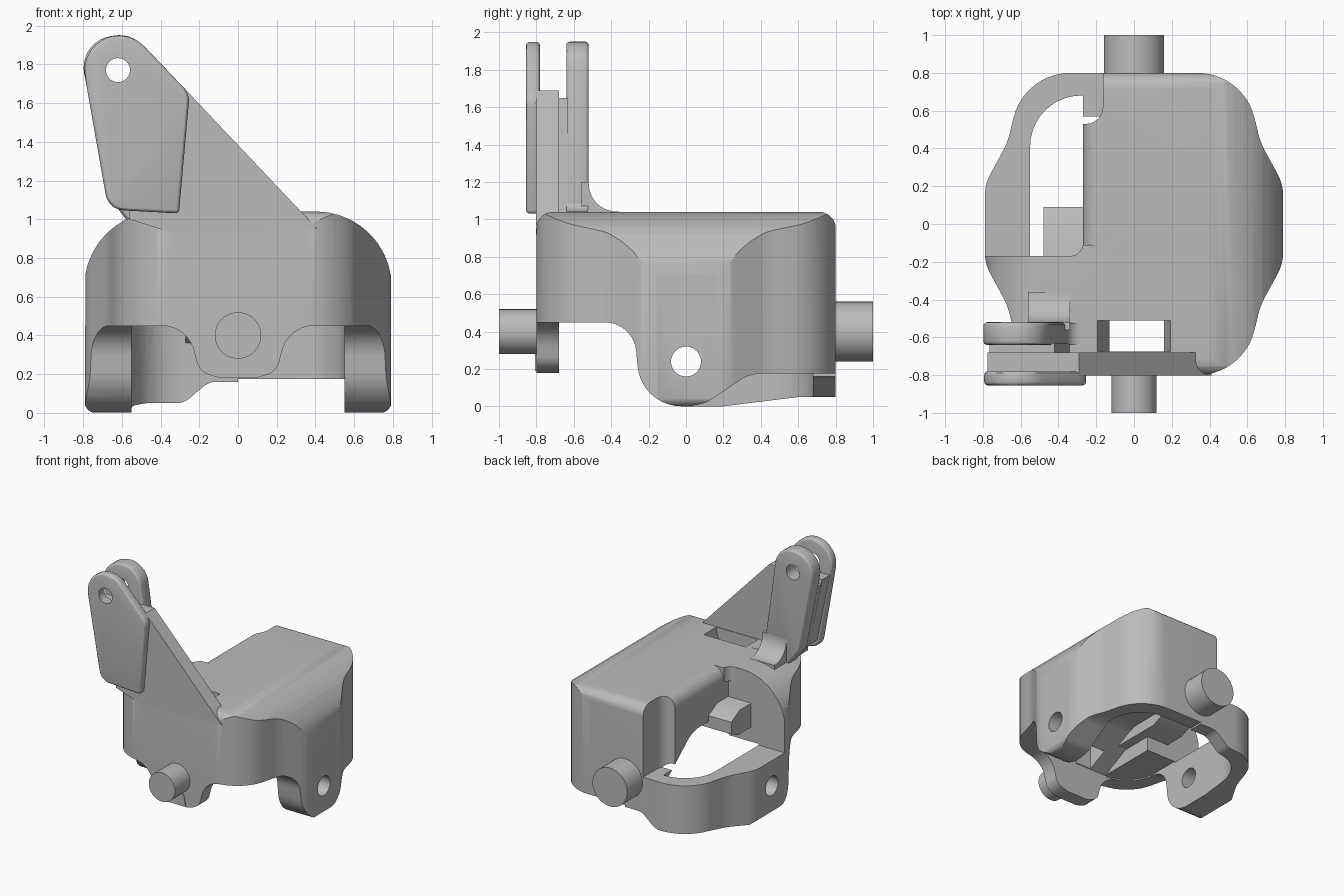
import bpy, bmesh, math
from mathutils import Vector

cube = bpy.data.objects.get("Cube")
if cube:
    bpy.data.objects.remove(cube)

GREY = (0.5, 0.5, 0.5, 1)
mat = bpy.data.materials.new("plain grey")
mat.use_nodes = True
mat.diffuse_color = GREY
bsdf = mat.node_tree.nodes["Principled BSDF"]
bsdf.inputs["Base Color"].default_value = GREY
bsdf.inputs["Roughness"].default_value = 0.6
parts = []


def rounded(points, steps=10):
    """Replace every corner that has a third value (radius) by an arc."""
    out = []
    n = len(points)
    for i, p in enumerate(points):
        c = Vector(p[:2])
        r = p[2] if len(p) > 2 else 0
        if not r:
            out.append(c)
            continue
        a = (Vector(points[i - 1][:2]) - c).normalized()
        b = (Vector(points[(i + 1) % n][:2]) - c).normalized()
        half = a.angle(b) / 2
        centre = c + (a + b).normalized() * r / math.sin(half)
        t = r / math.tan(half)
        u, v = c + a * t - centre, c + b * t - centre
        sweep = u.angle(v)
        for k in range(steps + 1):
            f = k / steps
            w = (u * math.sin((1 - f) * sweep) + v * math.sin(f * sweep)) / math.sin(sweep)
            out.append(centre + w)
    return out


def prism(name, points, axis, lo, hi):
    """Extrude a rounded outline along x, y or z."""
    place = {"x": lambda p, h: (h, p[0], p[1]),
             "y": lambda p, h: (p[0], h, p[1]),
             "z": lambda p, h: (p[0], p[1], h)}[axis]
    bm = bmesh.new()
    ring = rounded(points)
    low = [bm.verts.new(place(p, lo)) for p in ring]
    high = [bm.verts.new(place(p, hi)) for p in ring]
    bm.faces.new(low)
    bm.faces.new(high)
    for i in range(len(ring)):
        bm.faces.new((low[i - 1], low[i], high[i], high[i - 1]))
    bmesh.ops.recalc_face_normals(bm, faces=bm.faces)
    mesh = bpy.data.meshes.new(name)
    bm.to_mesh(mesh)
    bm.free()
    ob = bpy.data.objects.new(name, mesh)
    bpy.context.collection.objects.link(ob)
    mesh.materials.append(mat)
    parts.append(ob)
    return ob


def rod(name, axis, centre, radius, lo, hi):
    pts = [(centre[0] + radius * math.cos(k * math.tau / 40),
            centre[1] + radius * math.sin(k * math.tau / 40)) for k in range(40)]
    return prism(name, pts, axis, lo, hi)


def apply_all(ob):
    bpy.context.view_layer.objects.active = ob
    for m in list(ob.modifiers):
        bpy.ops.object.modifier_apply(modifier=m.name)


def combine(ob, tool, operation="DIFFERENCE"):
    m = ob.modifiers.new("cut", "BOOLEAN")
    m.operation = operation
    m.solver = "EXACT"
    m.object = tool
    apply_all(ob)
    parts.remove(tool)
    bpy.data.objects.remove(tool)


def soften(ob, width):
    m = ob.modifiers.new("soft edges", "BEVEL")
    m.width = width
    m.segments = 3
    m.limit_method = "ANGLE"
    m.angle_limit = math.radians(50)
    apply_all(ob)


def mirrored(half):
    """Close an outline given on +x by its mirror image."""
    return half + [(-p[0], *p[1:]) for p in reversed(half)]


# Housing: plan, front and side outlines intersected
quarter = [(0.58, 0.8, 0.31), (0.67, 0.43, 0.4), (0.79, 0.21, 0.25)]
half = quarter + [(x, -y, r) for x, y, r in reversed(quarter)]
housing = prism("housing", mirrored(half), "z", -0.1, 1.2)
combine(housing, prism("t", mirrored([(0.794, 1.04, 0.39), (0.794, 0, 0.06)]), "y", -1, 1), "INTERSECT")
combine(housing, prism("t", mirrored([(0.801, 1.04, 0.09), (0.801, -0.2)]), "x", -1, 1), "INTERSECT")

# Underside: side lugs behind the front wall, central lug in the front wall
combine(housing, prism("t", [(-0.68, -1), (-0.68, 0.45), (-0.28, 0.45, 0.17), (-0.24, 0.001, 0.235),
                             (0.2, 0.001), (0.6, 0.05), (1, 0.05), (1, -1)], "x", -1, 1))
lug = [(0.09, 0.18), (0.2, 0.21, 0.1), (0.26, 0.45, 0.17), (1, 0.45), (1, -1)]
combine(housing, prism("t", mirrored(lug), "y", -1, -0.679))
combine(housing, prism("t", [(0.02, -1), (0.02, 0.001), (0.11, 0.02, 0.15), (0.34, 0.175, 0.2),
                             (1, 0.175), (1, -1)], "x", 0, 1))
combine(housing, prism("t", [(-0.45, -1), (-0.45, 0.05), (-0.28, 0.05, 0.1), (-0.15, 0.16, 0.1),
                             (1, 0.16), (1, -1)], "y", 0.4, 1))

# Hollow interior, divided by a thick lengthwise web with an arched underside
combine(housing, prism("t", [(0.01, 0.68), (0.55, 0.68, 0.27), (0.55, -0.68, 0.27),
                             (0.01, -0.68)], "z", -1, 0.9))
combine(housing, prism("t", [(-0.68, -1), (-0.68, 0.46), (-0.25, 0.67, 0.3), (0.3, 0.67, 0.25),
                             (0.68, 0.36), (0.68, -1)], "x", -0.28, 0.02))
combine(housing, prism("t", [(-0.27, 0.68), (-0.55, 0.68, 0.27), (-0.55, -0.68, 0.27),
                             (-0.27, -0.68)], "z", -1, 0.46))
combine(housing, prism("t", [(-0.27, 0.68), (-0.55, 0.68, 0.27), (-0.55, -0.17),
                             (-0.27, -0.17)], "z", -0.9, 0.92))

# Open rear corner with a low rim, a closed pocket and a rounded roof edge
combine(housing, prism("t", [(-1.2, -0.17), (-0.27, -0.17, 0.07), (-0.27, 0.53), (-0.165, 0.53, 0.09),
                             (-0.165, 1.2), (-1.2, 1.2)], "z", 0.45, 1.4))
combine(housing, prism("t", [(-0.3, 1.1), (-0.17, 1.1), (-0.17, 1.04), (-0.27, 1.04, 0.099),
                             (-0.27, 0.93), (-0.3, 0.93)], "y", -0.11, 0.6))

# Tapered well behind the front plate and pivot holes in the lugs
combine(housing, prism("t", mirrored([(0.2, 1.2), (0.19, 1.0), (0.13, 0.8), (0.13, 0.3)]), "y", -0.675, -0.51))
combine(housing, rod("t", "x", (0, 0.24), 0.08, -1.1, 1.1))

# Axle stubs and the small tab under the front one
rod("front_axle", "y", (0, 0.4), 0.12, -1, -0.7)
rod("rear_axle", "y", (0, 0.4), 0.16, 0.7, 1)
prism("front_tab", mirrored([(0.065, 0.28, 0.02), (0.08, 0.19)]), "y", -0.806, -0.7)

# Stop block inside the opening
prism("stop_block", [(-0.5, 0.58), (0.0, 0.58), (0.09, 0.62), (0.09, 0.72), (-0.02, 0.78), (-0.5, 0.78)],
      "x", -0.48, -0.2)

# Sloping lever plate with a spacer behind it
prism("lever_plate", [(-0.56, 1.0), (-0.56, 1.07), (-0.66, 1.12), (-0.775, 1.69), (-0.29, 1.69),
                      (0.41, 0.95), (-0.31, 0.92)], "y", -0.801, -0.68)
prism("lever_spacer", [(-0.54, 0.97), (-0.66, 1.12), (-0.765, 1.65), (-0.42, 1.65), (-0.33, 0.95)],
      "y", -0.69, -0.63)

# Forked lever arms with a shared pin hole; the rear one is slimmer
front_arm = prism("front_arm", [(-0.894, 2.325, 0.18), (-0.25, 1.648, 0.1), (-0.305, 1.03), (-0.67, 1.05, 0.1)],
                  "y", -0.855, -0.78)
rear_arm = prism("rear_arm", [(-0.827, 1.917, 0.165), (-0.473, 1.977, 0.165), (-0.33, 0.95), (-0.54, 0.95),
                              (-0.67, 1.12, 0.1)], "y", -0.64, -0.52)
for arm in (front_arm, rear_arm):
    soften(arm, 0.02)
    combine(arm, rod("t", "y", (-0.62, 1.77), 0.062, -1.1, 0))

# Curved feet blending the rear arm into the housing, rearwards and sideways
prism("arm_foot", [(-0.56, 0.93), (-0.56, 1.2), (-0.52, 1.2), (-0.52, 1.042, 0.15),
                   (-0.36, 1.042), (-0.36, 0.93)], "x", -0.56, -0.34)
prism("arm_side_foot", [(-0.4, 0.93), (-0.4, 1.16), (-0.366, 1.16), (-0.345, 1.042, 0.08),
                        (-0.24, 1.042), (-0.24, 0.93)], "y", -0.639, -0.525)

# Smooth curved faces, keep edges sharp
bpy.ops.object.select_all(action="DESELECT")
for ob in parts:
    ob.select_set(True)
bpy.context.view_layer.objects.active = housing
bpy.ops.object.shade_smooth_by_angle(angle=math.radians(30))
